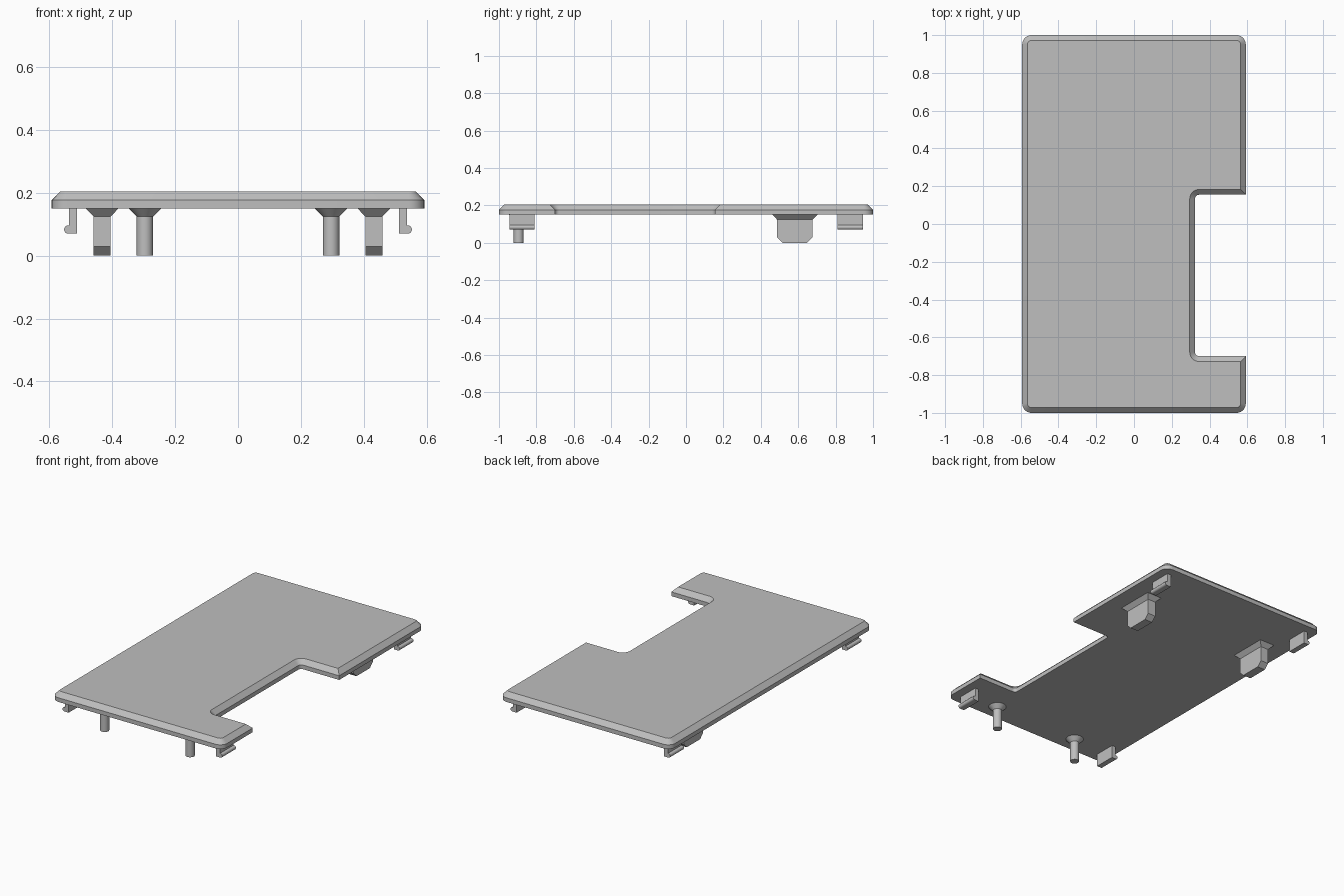
import bpy, bmesh, math

if "Cube" in bpy.data.objects:
    bpy.data.objects.remove(bpy.data.objects["Cube"], do_unlink=True)

grey = bpy.data.materials.new("light grey plastic")
grey.use_nodes = True
colour = (0.52, 0.52, 0.52, 1)
grey.diffuse_color = colour
grey.node_tree.nodes["Principled BSDF"].inputs["Base Color"].default_value = colour

PLATE_Z = 0.15


def loft(name, rings, smooth=False):
    """Closed solid through rings of equal point count."""
    bm = bmesh.new()
    loops = [[bm.verts.new(p) for p in ring] for ring in rings]
    n = len(loops[0])
    for a, b in zip(loops, loops[1:]):
        for i in range(n):
            j = (i + 1) % n
            bm.faces.new((a[i], a[j], b[j], b[i]))
    bm.faces.new(loops[0][::-1])
    bm.faces.new(loops[-1])
    bmesh.ops.recalc_face_normals(bm, faces=bm.faces)
    mesh = bpy.data.meshes.new(name)
    bm.to_mesh(mesh)
    bm.free()
    obj = bpy.data.objects.new(name, mesh)
    bpy.context.collection.objects.link(obj)
    mesh.materials.append(grey)
    if smooth:
        bpy.ops.object.select_all(action='DESELECT')
        obj.select_set(True)
        bpy.context.view_layer.objects.active = obj
        bpy.ops.object.shade_smooth_by_angle(angle=math.radians(25))
    return obj


def arc(cx, cy, r, start, end, steps=8):
    angles = [math.radians(start + (end - start) * i / steps) for i in range(steps + 1)]
    return [(cx + r * math.cos(a), cy + r * math.sin(a)) for a in angles]


def plate_ring(inset, z):
    """Rounded rectangle with a notch in its left side, inset evenly."""
    outer, inner = 0.05 - inset, 0.022 + inset
    x, y = 0.592 - 0.05, 1 - 0.05
    nx, n_back, n_front = 0.323 + 0.022, 0.155 - 0.022, -0.70 + 0.022
    pts = arc(x, y, outer, 0, 90) + arc(-x, y, outer, 90, 180)
    pts += arc(-x, -y, outer, 180, 270) + arc(x, -y, outer, 270, 360)
    pts += [(0.592 - inset, -0.70 - inset)]
    pts += arc(nx, n_front, inner, 270, 180) + arc(nx, n_back, inner, 180, 90)
    pts += [(0.592 - inset, 0.155 + inset)]
    return [(px, py, z) for px, py in pts]


def rect_ring(cx, cy, hx, hy, z):
    return [(cx + sx * hx, cy + sy * hy, z)
            for sx, sy in ((-1, -1), (1, -1), (1, 1), (-1, 1))]


# Cover plate with chamfered top edge
loft("cover_plate", [plate_ring(0, PLATE_Z), plate_ring(0, 0.176),
                     plate_ring(0.028, 0.204)], smooth=True)

for side, label in ((1, "left"), (-1, "right")):
    # Round locating post with conical root
    post = [[(px, py, z) for px, py in arc(side * 0.296, -0.895, r, 0, 348.75, 31)]
            for r, z in ((0.026, 0), (0.026, 0.124), (0.052, PLATE_Z))]
    loft(label + "_post", post, smooth=True)

    # Flat support tab with chamfered tip and flared root
    cx, cy = side * 0.432, 0.582
    loft(label + "_support_tab", [rect_ring(cx, cy, 0.027, 0.066, 0),
                                  rect_ring(cx, cy, 0.027, 0.095, 0.029),
                                  rect_ring(cx, cy, 0.027, 0.095, 0.124),
                                  rect_ring(cx, cy, 0.052, 0.12, PLATE_Z)])

    # Snap clips with rounded hooks facing outwards
    hook = [(0.511, PLATE_Z), (0.511, 0.07)]
    hook += arc(0.540, 0.083, 0.013, -90, 90, 8)
    hook += [(0.537, 0.096), (0.537, PLATE_Z)]
    for end, where in ((-1, "front"), (1, "back")):
        rings = [[(side * px, end * py, pz) for px, pz in hook] for py in (0.81, 0.945)]
        loft(where + "_" + label + "_snap_clip", rings, smooth=True)
